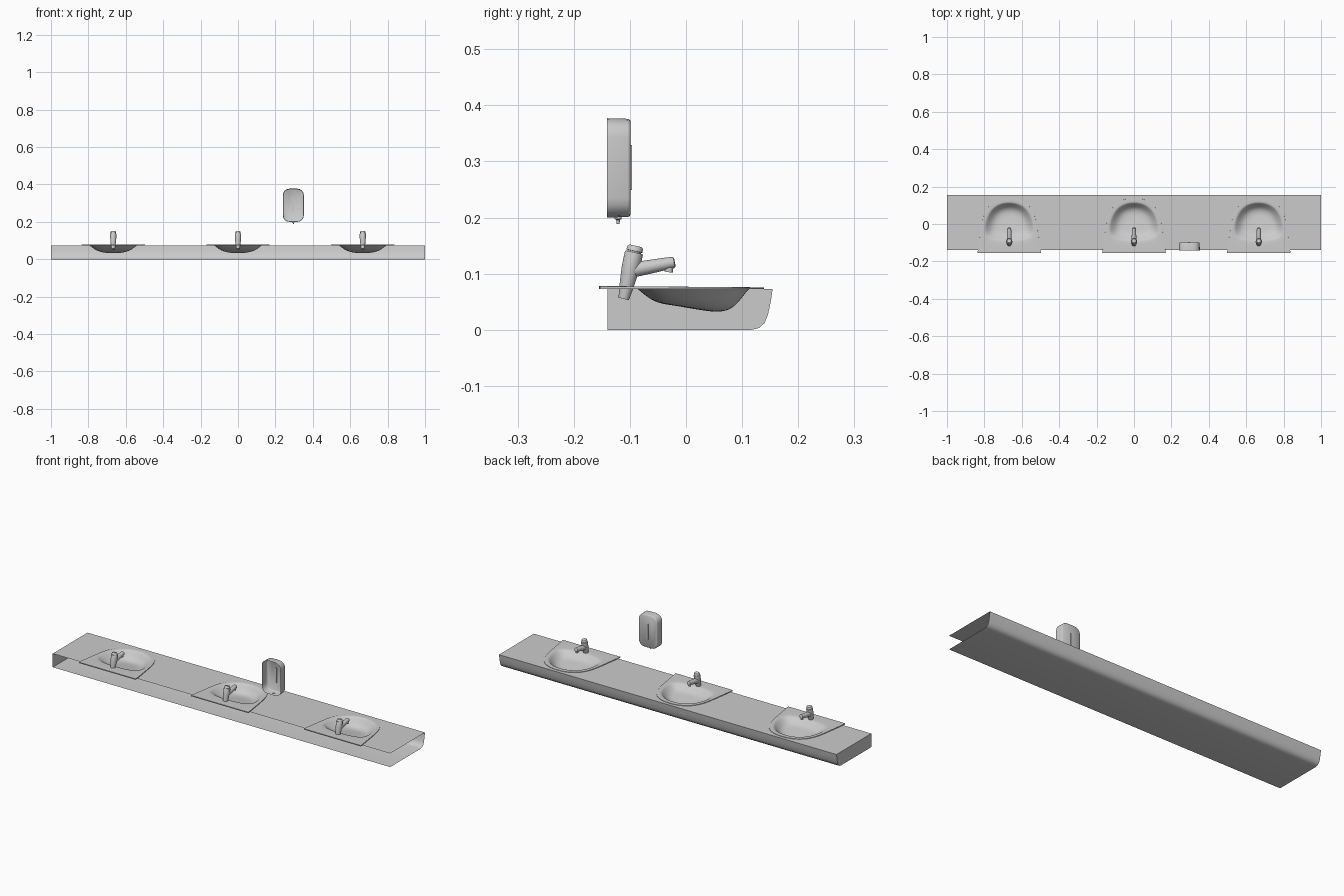
import bpy, bmesh, math
from mathutils import Vector, Matrix

if "Cube" in bpy.data.objects:
    bpy.data.objects.remove(bpy.data.objects["Cube"])


def finish(bm, name, x=0.0, angle=35):
    bmesh.ops.recalc_face_normals(bm, faces=bm.faces[:])
    me = bpy.data.meshes.new(name)
    bm.to_mesh(me)
    bm.free()
    ob = bpy.data.objects.new(name, me)
    ob.location.x = x
    bpy.context.collection.objects.link(ob)
    bpy.ops.object.select_all(action='DESELECT')
    ob.select_set(True)
    bpy.context.view_layer.objects.active = ob
    bpy.ops.object.shade_smooth_by_angle(angle=math.radians(angle))
    return ob


def loft(bm, rings, closed=True, cap_start=False, cap_end=False):
    vs = [[bm.verts.new(p) for p in r] for r in rings]
    n = len(vs[0])
    for a, b in zip(vs, vs[1:]):
        for i in range(n if closed else n - 1):
            j = (i + 1) % n
            bm.faces.new((a[i], a[j], b[j], b[i]))
    if cap_start:
        bm.faces.new(vs[0])
    if cap_end:
        bm.faces.new(vs[-1])
    return vs


def lathe(bm, base, tip, prof, n=24):
    """Round part along base->tip; prof holds (distance, radius)."""
    base, d = Vector(base), (Vector(tip) - Vector(base)).normalized()
    q = d.to_track_quat('Z', 'Y')
    rings = [[base + q @ Vector((r * math.cos(2 * math.pi * i / n),
                                 r * math.sin(2 * math.pi * i / n), t))
              for i in range(n)] for t, r in prof]
    loft(bm, rings, True, True, True)


def mirrored(half):
    return half + [(-x, y) for x, y in half[-2:0:-1]]


BASINS = (-0.667, 0.0, 0.667)
OUTER = mirrored([(0, .142), (.062, .132), (.112, .098), (.14, .04), (.15, -.02),
                  (.157, -.065), (.17, -.155), (.07, -.155), (0, -.155)])
RIM = mirrored([(0, .117), (.055, .108), (.1, .075), (.124, .02), (.13, -.025),
                (.125, -.058), (.1, -.078), (.05, -.088), (0, -.09)])


# counter: bent shell, open at the wall side and at the right end
bm = bmesh.new()
prof = [(.1545, .073), (.151, .05), (.146, .026), (.14, .012), (.13, .003), (.117, 0), (-.14, 0)]
loft(bm, [[(x, y, z) for y, z in prof] for x in (-1, 1)], closed=False)
bm.faces.new([bm.verts.new((-1, y, z)) for y, z in [(-.14, .073)] + prof])
edges = []


def outline(pts):
    vs = [bm.verts.new((x, y, .073)) for x, y in pts]
    edges.extend(bm.edges.new((vs[i], vs[(i + 1) % len(vs)])) for i in range(len(vs)))


# counter top with an opening for each basin
outline([(-1, -.14), (1, -.14), (1, .1545), (-1, .1545)])
for cx in BASINS:
    outline([(cx + x, y) for x, y in RIM])
bmesh.ops.triangle_fill(bm, use_beauty=True, edges=edges, normal=(0, 0, 1))
bmesh.ops.remove_doubles(bm, verts=bm.verts[:], dist=1e-5)
finish(bm, "counter", angle=30)


# basins: lip, deck and bowl as nested rings, subdivided
def ring(pts, s, z, tilt=0.0, cy=.02):
    return [(x * s, cy + (y - cy) * s, z - tilt * y) for x, y in pts]


for k, cx in enumerate(BASINS):
    bm = bmesh.new()
    ce = bm.edges.layers.float.new('crease_edge')
    cv = bm.verts.layers.float.new('crease_vert')
    vs = loft(bm, [ring(OUTER, 1, .0725), ring(OUTER, 1, .0765, .008),
                   ring(OUTER, .97, .0768, .008),
                   ring(RIM, 1.03, .0765, .008), ring(RIM, .97, .073),
                   ring(RIM, .8, .054, .03), ring(RIM, .62, .041, .06),
                   ring(RIM, .3, .037, .06)], cap_end=True)
    for r in vs[:2]:
        for i in range(len(r)):
            bm.edges.get((r[i], r[i - 1]))[ce] = 0.9
        r[6][cv] = r[10][cv] = 1.0
    for i in (6, 10):
        for a, b in zip(vs[:2], vs[1:3]):
            bm.edges.get((a[i], b[i]))[ce] = 0.9
    ob = finish(bm, "basin_%d" % (k + 1), cx, 50)
    m = ob.modifiers.new("smooth", 'SUBSURF')
    m.levels = m.render_levels = 2

# taps: leaning body, lever cap, spout and outlet
for k, cx in enumerate(BASINS):
    bm = bmesh.new()
    low, top = (0, -.111, .055), (0, -.092, .14)
    lathe(bm, low, top, [(0, .0095), (.02, .0125), (.055, .016), (.082, .0165), (.085, .0155)])
    lathe(bm, low, top, [(.084, .0125), (.087, .0125), (.0875, .0148), (.094, .014), (.097, .011)])
    lathe(bm, (0, -.098, .106), (0, -.02, .1205),
          [(0, .0135), (.03, .0125), (.074, .0105), (.078, .0095), (.0795, .007)])
    lathe(bm, (0, -.029, .117), (0, -.031, .103), [(0, .0075), (.0145, .0075)])
    finish(bm, "tap_%d" % (k + 1), cx, 40)

# soap dispenser: rounded cover open at the wall side
bm = bmesh.new()
W, H, R = .056, .0885, .034


def rounded(y, inset):
    pts = []
    for q, (sx, sz) in enumerate(((1, 1), (-1, 1), (-1, -1), (1, -1))):
        for i in range(5):
            a = math.pi / 2 * (q + i / 4)
            pts.append((sx * (W - R) + (R - inset) * math.cos(a), y,
                        .2885 + sz * (H - R) + (R - inset) * math.sin(a)))
    return pts


loft(bm, [rounded(-.141, 0), rounded(-.104, .001), rounded(-.101, .002), rounded(-.099, .005)],
     cap_end=True)
finish(bm, "dispenser_cover", .296, 40)

# dispenser level strip
bm = bmesh.new()
bmesh.ops.create_cube(bm, size=1, matrix=Matrix.Translation((0, -.0995, .289))
                      @ Matrix.Diagonal((.009, .006, .08, 1)))
finish(bm, "dispenser_strip", .296)

# dispenser nozzle
bm = bmesh.new()
lathe(bm, (0, -.121, .203), (0, -.121, .188),
      [(0, .006), (.006, .006), (.007, .0035), (.0145, .0025)], 16)
finish(bm, "dispenser_nozzle", .296)
